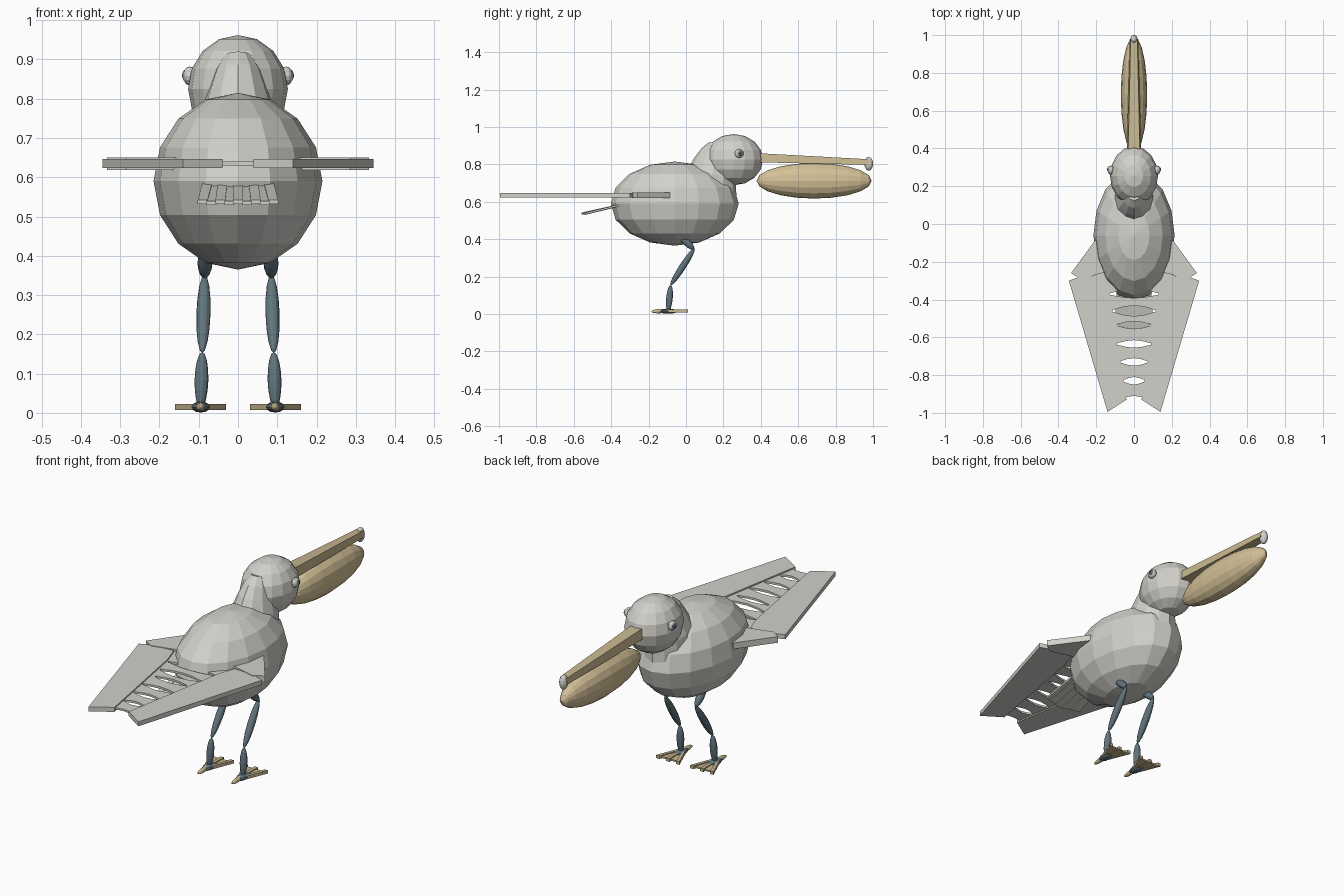
import bpy, bmesh, math
from mathutils import Vector, Matrix

if "Cube" in bpy.data.objects:
    bpy.data.objects.remove(bpy.data.objects["Cube"])


def mat(name, r, g, b):
    m = bpy.data.materials.new(name)
    m.diffuse_color = (r, g, b, 1)
    m.use_nodes = True
    m.node_tree.nodes["Principled BSDF"].inputs["Base Color"].default_value = m.diffuse_color
    return m


GREY = mat("feather_grey", 0.64, 0.63, 0.59)
BEAK = mat("beak_tan", 0.58, 0.48, 0.28)
POUCH = mat("pouch_tan", 0.66, 0.53, 0.31)
LEG = mat("leg_slate", 0.12, 0.175, 0.205)
IRIS = mat("iris_blue_grey", 0.16, 0.23, 0.30)
BLACK = mat("pupil_black", 0.02, 0.02, 0.02)


def finish(name, bm, m, mirror=False):
    bmesh.ops.recalc_face_normals(bm, faces=bm.faces)
    me = bpy.data.meshes.new(name)
    bm.to_mesh(me)
    bm.free()
    me.materials.append(m)
    ob = bpy.data.objects.new(name, me)
    bpy.context.collection.objects.link(ob)
    if mirror:
        ob.modifiers.new("mirror", 'MIRROR').use_mirror_merge = False
    return ob


def ball(name, c, r, m, seg=16, rings=8, axis='Z', mirror=False):
    """Faceted ellipsoid with its poles on the given axis."""
    bm = bmesh.new()
    bmesh.ops.create_uvsphere(bm, u_segments=seg, v_segments=rings, radius=1)
    rot = {'Z': Matrix(), 'Y': Matrix.Rotation(math.pi / 2, 4, 'X'),
           'X': Matrix.Rotation(math.pi / 2, 4, 'Y')}[axis]
    bm.transform(Matrix.Translation(c) @ Matrix.Diagonal((*r, 1)) @ rot)
    return finish(name, bm, m, mirror)


def spindle(name, a, b, r, m):
    """Mirrored ellipsoid stretched between two points."""
    a, b = Vector(a), Vector(b)
    d = b - a
    bm = bmesh.new()
    bmesh.ops.create_uvsphere(bm, u_segments=12, v_segments=8, radius=1)
    rot = d.to_track_quat('Z', 'Y').to_matrix().to_4x4()
    bm.transform(Matrix.Translation((a + b) / 2) @ rot
                 @ Matrix.Diagonal((r, r, d.length / 2, 1)))
    return finish(name, bm, m, True)


def plate(name, pts, z0, z1, m, mirror=True):
    """Flat outline given height."""
    bm = bmesh.new()
    f = bm.faces.new([bm.verts.new((x, y, z0)) for x, y in pts])
    top = bmesh.ops.extrude_face_region(bm, geom=[f])["geom"]
    bmesh.ops.translate(bm, vec=(0, 0, z1 - z0),
                        verts=[v for v in top if isinstance(v, bmesh.types.BMVert)])
    bmesh.ops.triangulate(bm, faces=[f for f in bm.faces if len(f.verts) > 4])
    return finish(name, bm, m, mirror)


def loft(name, rings, m):
    """Closed skin over equal-length rings of points."""
    bm = bmesh.new()
    rows = [[bm.verts.new(p) for p in ring] for ring in rings]
    n = len(rows[0])
    for lo, hi in zip(rows, rows[1:]):
        for i in range(n):
            bm.faces.new((lo[i], lo[(i + 1) % n], hi[(i + 1) % n], hi[i]))
    bm.faces.new(rows[0])
    bm.faces.new(rows[-1])
    return finish(name, bm, m)


# Body and head
ball("body", (0, -0.06, 0.59), (0.215, 0.342, 0.225), GREY)
ball("head", (0, 0.255, 0.825), (0.127, 0.157, 0.137), GREY)

# Neck: tapering sections leaning from chest to nape (y, z, half width, depth)
neck = []
for y, z, w, d in ((0.12, 0.66, 0.11, 0.15), (0.14, 0.75, 0.10, 0.125),
                   (0.15, 0.81, 0.08, 0.105), (0.155, 0.87, 0.06, 0.07),
                   (0.165, 0.91, 0.035, 0.04)):
    neck.append([(w * math.cos(t), y + d * math.sin(t), z - 0.25 * d * math.sin(t))
                 for t in (i * math.tau / 12 for i in range(12))])
loft("neck", neck, GREY)

# Beak, tip and pouch
loft("upper_beak", [[(-w, y, lo), (w, y, lo), (w * 0.8, y, hi), (-w * 0.8, y, hi)]
                    for y, w, lo, hi in ((0.34, 0.04, 0.812, 0.862),
                                         (0.98, 0.022, 0.797, 0.827))], BEAK)
ball("beak_tip", (0, 0.977, 0.803), (0.02, 0.023, 0.037), GREY, 12, 8)
ball("pouch", (0, 0.685, 0.712), (0.07, 0.308, 0.095), POUCH, 16, 10, 'Y')

# Eyes
ball("eye", (0.123, 0.285, 0.858), (0.017, 0.024, 0.024), GREY, 12, 8, 'X', True)
ball("iris", (0.134, 0.288, 0.859), (0.008, 0.015, 0.015), IRIS, 12, 6, 'X', True)
ball("pupil", (0.139, 0.289, 0.859), (0.004, 0.007, 0.007), BLACK, 10, 6, 'X', True)

# Wing feathers: thin web with lens gaps along the centre line
web = [(0, -0.22)]
for y, w, h in ((-0.37, 0.13, 0.022), (-0.46, 0.115, 0.028), (-0.535, 0.088, 0.02),
                (-0.635, 0.09, 0.02), (-0.73, 0.072, 0.02), (-0.83, 0.056, 0.02)):
    web += [(0, y + h), (w * 0.5, y + h * 0.75), (w, y + 0.004),
            (w, y - 0.004), (w * 0.5, y - h * 0.75), (0, y - h)]
web += [(0, -0.91), (0.07, -0.92), (0.16, -0.6), (0.22, -0.3), (0.18, -0.22)]
plate("wing_feathers", web, 0.630, 0.640, GREY)

# Outer wing panels and thicker shoulder parts
plate("outer_wing", [(0.345, -0.30), (0.14, -0.995), (0.04, -0.93), (0.14, -0.36),
                     (0.17, -0.27), (0.29, -0.28)], 0.624, 0.647, GREY)
plate("wing_shoulder", [(0.10, -0.09), (0.205, -0.085), (0.333, -0.26),
                        (0.285, -0.29), (0.13, -0.25)], 0.619, 0.650, GREY)

# Tail fan: overlapping slanted feathers
n = 9
for i in range(n):
    x = (i - (n - 1) / 2) * 0.0225
    drop = 0.003 * (i % 2)
    end = -0.56 + 0.012 * abs(i - 4) / 2
    rows = []
    for y, z, s in ((-0.33, 0.583, 0.85), (end, 0.532, 1.0)):
        a, b, c = x * s - 0.0125, x * s + 0.0125, z - drop
        rows.append([(a, y, c), (b, y, c), (b, y, c + 0.010), (a, y, c + 0.010)])
    loft("tail_feather", rows, GREY)

# Legs
spindle("thigh", (0.083, -0.035, 0.42), (0.085, 0.043, 0.345), 0.019, LEG)
spindle("shin", (0.085, 0.046, 0.352), (0.091, -0.083, 0.153), 0.018, LEG)
spindle("ankle", (0.091, -0.082, 0.155), (0.095, -0.095, 0.012), 0.018, LEG)
ball("foot_joint", (0.095, -0.095, 0.015), (0.024, 0.05, 0.014), LEG, 12, 6, 'Z', True)

# Feet: web, three front toes and one back toe
F = 0.095
plate("foot_web", [(F - 0.018, -0.105), (F + 0.018, -0.105), (F + 0.062, 0.0),
                   (F - 0.062, 0.0)], 0.010, 0.018, BEAK)
for dx in (-0.056, 0, 0.056):
    plate("front_toe", [(F + dx * 0.25 - 0.007, -0.10), (F + dx * 0.25 + 0.007, -0.10),
                        (F + dx + 0.009, 0.010), (F + dx - 0.009, 0.010)],
          0.007, 0.023, BEAK)
spindle("back_toe", (F, -0.186, 0.013), (F, -0.09, 0.018), 0.012, BEAK)
